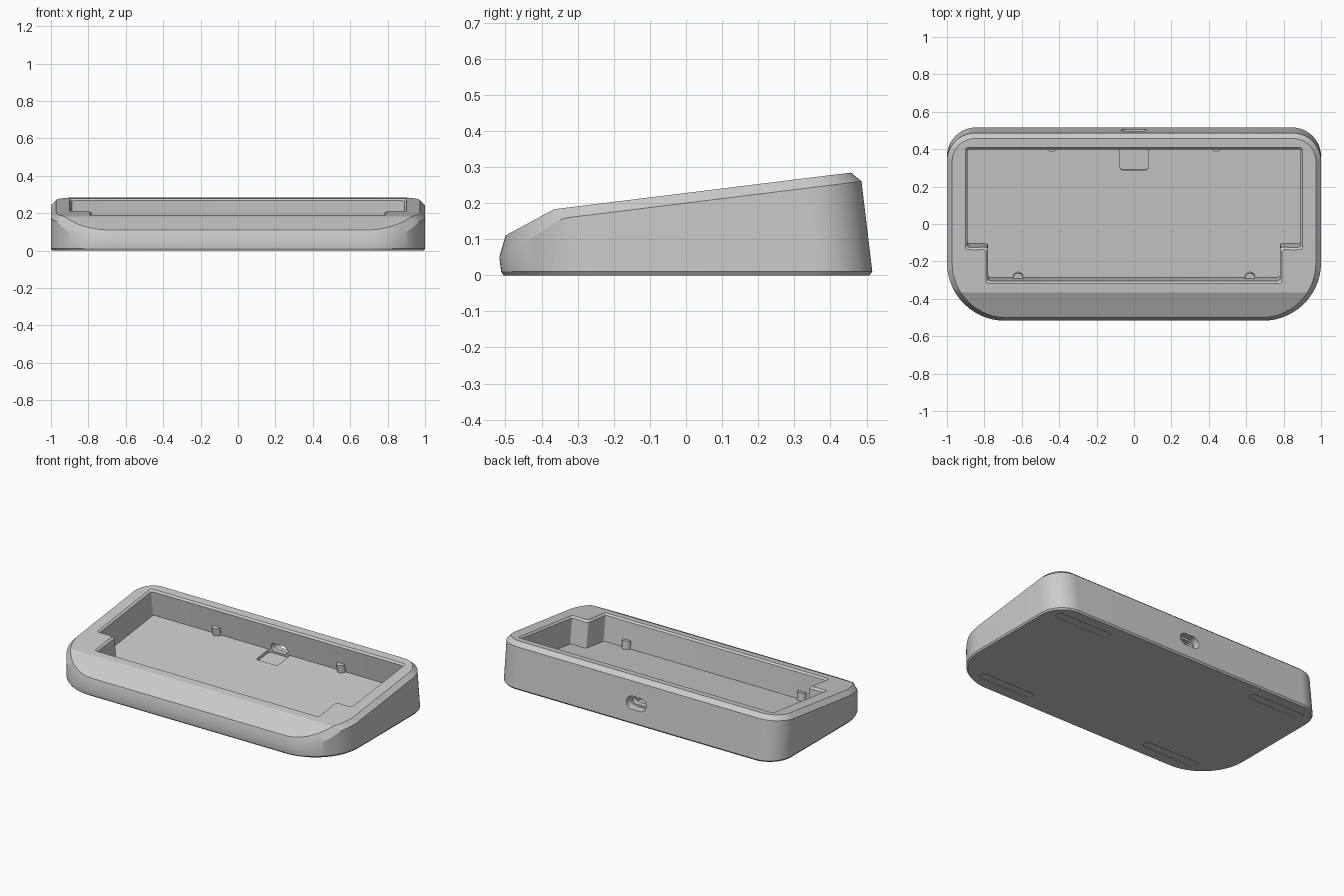
import bpy, bmesh, math
from mathutils import Matrix

cube = bpy.data.objects.get("Cube")
if cube:
    bpy.data.objects.remove(cube, do_unlink=True)

grey = bpy.data.materials.new("plain grey")
grey.use_nodes = True
GREY = (0.6, 0.6, 0.6, 1)
grey.diffuse_color = GREY
grey.node_tree.nodes["Principled BSDF"].inputs["Base Color"].default_value = GREY

SLOPE = math.atan(0.1232)          # tilt of the top deck
FOLD = -0.365                      # where the deck meets the front slope
DEPTH = 0.17                       # cavity depth, square to the deck
DECK = Matrix.Translation((0, 0, 0.228)) @ Matrix.Rotation(SLOPE, 4, "X")


def finish(name, bm):
    bmesh.ops.recalc_face_normals(bm, faces=bm.faces)
    mesh = bpy.data.meshes.new(name)
    bm.to_mesh(mesh)
    bm.free()
    mesh.materials.append(grey)
    ob = bpy.data.objects.new(name, mesh)
    bpy.context.collection.objects.link(ob)
    return ob


def loft(name, rings, matrix=Matrix(), round_corners=0):
    """Closed solid through a stack of matching rings."""
    bm = bmesh.new()
    loops = [[bm.verts.new(p) for p in ring] for ring in rings]
    for low, high in zip(loops, loops[1:]):
        for i in range(len(low)):
            j = (i + 1) % len(low)
            bm.faces.new((low[i], low[j], high[j], high[i]))
    bm.faces.new(loops[0][::-1])
    bm.faces.new(loops[-1])
    if round_corners:
        upright = [e for e in bm.edges if abs(e.verts[0].co.z - e.verts[1].co.z) > 1e-5]
        bmesh.ops.bevel(bm, geom=upright, offset=round_corners, segments=4,
                        profile=0.5, affect="EDGES")
    bm.transform(matrix)
    return finish(name, bm)


def prism(name, pts, z0, z1, matrix=Matrix(), round_corners=0):
    return loft(name, [[(x, y, z) for x, y in pts] for z in (z0, z1)], matrix, round_corners)


def pill(length, width, n=12):
    r, half = width / 2, length / 2 - width / 2
    return [(side * half + r * math.cos(a), r * math.sin(a))
            for side, start in ((1, -math.pi / 2), (-1, math.pi / 2))
            for a in (start + math.pi * k / n for k in range(n + 1))]


def outline(half, front, back, r_front, r_back, n=24):
    """Rounded footprint, with extra points on the fold line."""
    pts = []
    for s in (1, -1):
        for k in range(n + 1):
            a = math.pi / 2 * k / n
            c, d = math.cos(a), math.sin(a)
            pts.append((s * (half - r_front + r_front * c), front + r_front - r_front * d))
            pts.append((s * (half - r_back + r_back * c), back - r_back + r_back * d))
        dy = front + r_front - FOLD
        pts.append((s * (half - r_front + math.sqrt(r_front ** 2 - dy ** 2)), FOLD))
    return pts


def deck_z(y):
    return 0.183 + (y - FOLD) * (0.54 if y < FOLD else 0.1232)


def shoulder_z(y):
    return 0.158 + (y + 0.34) * (0.61 if y < -0.34 else 0.1236)


# Body shell: convex stack of base chamfer, wall, shoulder and deck rim
bm = bmesh.new()
for pts, height in (
        (outline(0.993, -0.505, 0.508, 0.30, 0.15), lambda y: 0),
        (outline(1.0, -0.512, 0.516, 0.305, 0.155), lambda y: 0.01),
        (outline(1.0, -0.517, 0.486, 0.31, 0.15), shoulder_z),
        (outline(0.972, -0.50, 0.457, 0.29, 0.12), deck_z)):
    for x, y in pts:
        bm.verts.new((x, y, height(y)))
bmesh.ops.remove_doubles(bm, verts=bm.verts, dist=1e-4)
bmesh.ops.convex_hull(bm, input=bm.verts)
loose = [v for v in bm.verts if not v.link_faces]
bmesh.ops.delete(bm, geom=loose, context="VERTS")
bmesh.ops.dissolve_limit(bm, angle_limit=math.radians(0.4), verts=bm.verts, edges=bm.edges)
body = finish("body", bm)


# Cavity with a narrower front part and a chamfered rim
def cavity_ring(e, z):
    wide, narrow, back, step, front = 0.89 + e, 0.78 + e, 0.40 + e, -0.127 - e, -0.308 - e
    right = [(narrow, front), (narrow, step), (wide, step), (wide, back)]
    return [(x, y, z) for x, y in right] + [(-x, y, z) for x, y in right[::-1]]


cutters = [loft("cavity_cutter", [cavity_ring(0, -DEPTH), cavity_ring(0, -0.012),
                                  cavity_ring(0.012, 0), cavity_ring(0.012, 0.1)],
                DECK, 0.012)]

# Connector recess in the floor
cutters.append(prism("recess_cutter",
                     [(-0.075, 0.27), (0.075, 0.27), (0.075, 0.403), (-0.075, 0.403)],
                     -DEPTH - 0.02, -DEPTH + 0.03, DECK, 0.015))

# Cable port through the back wall
PORT = Matrix.Translation((0, 0, 0.13)) @ Matrix.Rotation(math.pi / 2, 4, "X")
cutters.append(prism("port_cutter", pill(0.14, 0.08), -0.6, -0.455, PORT))
cutters.append(prism("port_inner_cutter", pill(0.12, 0.055), -0.6, -0.37, PORT))

# Shallow grooves for the feet
for x, y in ((0.73, 0.41), (0.62, -0.41)):
    for s in (1, -1):
        cutters.append(prism("foot_groove_cutter", pill(0.395, 0.057), -0.05, 0.005,
                             Matrix.Translation((s * x, y, 0))))

bpy.context.view_layer.objects.active = body
for cutter in cutters:
    mod = body.modifiers.new("cut", "BOOLEAN")
    mod.operation = "DIFFERENCE"
    mod.solver = "EXACT"
    mod.object = cutter
    bpy.ops.object.modifier_apply(modifier=mod.name)
    bpy.data.objects.remove(cutter, do_unlink=True)

# Support pegs against the front and back cavity walls
pegs = []
for label, x, y in (("front", 0.62, -0.308), ("back", 0.44, 0.402)):
    for side, s in (("left", 1), ("right", -1)):
        pegs.append(prism(f"{label}_{side}_peg", pill(0.0561, 0.056),
                          -DEPTH - 0.005, -DEPTH + 0.05,
                          DECK @ Matrix.Translation((s * x, y, 0))))

# Smooth the rounded walls, keep the fold across the deck crisp
bpy.ops.object.select_all(action="DESELECT")
for ob in [body] + pegs:
    ob.select_set(True)
bpy.context.view_layer.objects.active = body
bpy.ops.object.shade_smooth_by_angle(angle=math.radians(25))
verts = body.data.vertices
for edge in body.data.edges:
    if all(abs(verts[i].co.y - FOLD) < 1e-3 for i in edge.vertices):
        edge.use_edge_sharp = True
